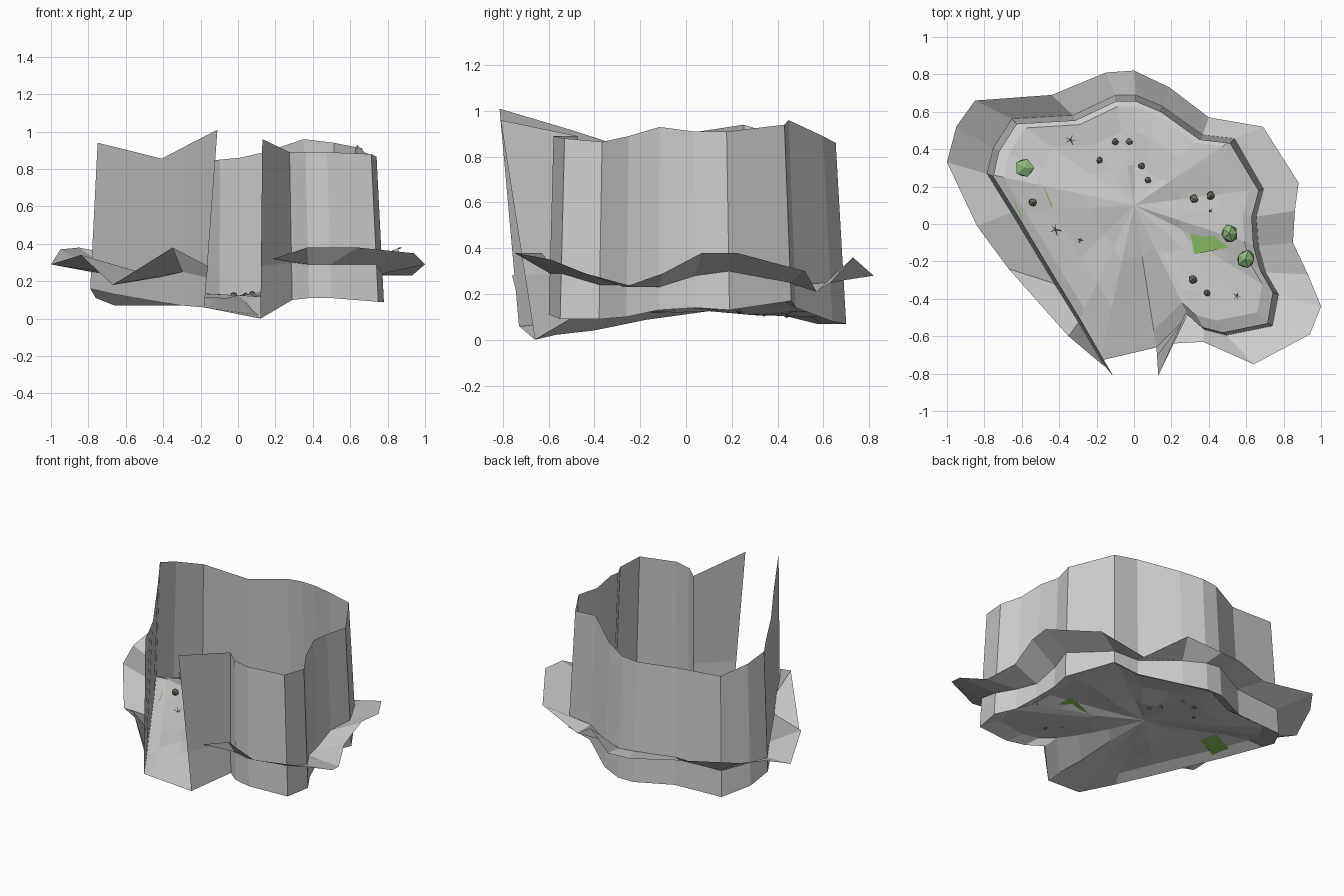
import bpy, bmesh, math, random
from mathutils import Vector
from mathutils.bvhtree import BVHTree

if "Cube" in bpy.data.objects:
    bpy.data.objects.remove(bpy.data.objects["Cube"])

random.seed(4)

def material(name, rgb):
    m = bpy.data.materials.new(name)
    m.diffuse_color = (*rgb, 1)
    m.use_nodes = True
    m.node_tree.nodes["Principled BSDF"].inputs["Base Color"].default_value = m.diffuse_color
    return m

def make(name, verts, faces, mat=None):
    me = bpy.data.meshes.new(name)
    me.from_pydata([tuple(v) for v in verts], [], faces)
    ob = bpy.data.objects.new(name, me)
    bpy.context.collection.objects.link(ob)
    if mat:
        me.materials.append(mat)
    return ob

def strip(name, rows):
    n = len(rows[0])
    verts = [v for r in rows for v in r]
    faces = [(k*n+i, k*n+i+1, (k+1)*n+i+1, (k+1)*n+i)
             for k in range(len(rows)-1) for i in range(n-1)]
    return make(name, verts, faces)

# Wall stations, clockwise from the left of the gap: x, y, base z, ledge z, rim z
stations = [
    (-.18, -.73, .06, .22, 1.01), (-.30, -.53, .07, .25, .92), (-.43, -.32, .09, .22, .855),
    (-.66, .06, .13, .24, .91), (-.79, .27, .16, .25, .94), (-.76, .41, .11, .26, .90),
    (-.66, .57, .07, .24, .85), (-.33, .59, .07, .25, .83), (-.10, .70, .07, .27, .85),
    (.01, .70, .07, .26, .86), (.15, .64, .08, .25, .89), (.37, .48, .14, .24, .96),
    (.54, .46, .17, .25, .94), (.70, .19, .13, .30, .91), (.66, .04, .14, .28, .91),
    (.67, -.12, .13, .23, .93), (.71, -.26, .10, .24, .89), (.78, -.38, .09, .24, .865),
    (.75, -.55, .09, .29, .88), (.50, -.60, .11, .29, .89), (.38, -.57, .11, .29, .89),
    (.29, -.49, .10, .30, .89), (.12, -.66, .00, .28, .96)]
# Outer edge of the ledge at each station except the last
ledge_edge = [
    (-.16, -.76, .28), (-.35, -.60, .38), (-.67, -.24, .18), (-.84, -.01, .34),
    (-1, .33, .29), (-.95, .52, .37), (-.85, .66, .38), (-.44, .69, .30),
    (-.15, .81, .28), (0, .82, .28), (.19, .73, .36), (.40, .57, .21),
    (.69, .52, .30), (.88, .22, .38), (.86, .07, .38), (.85, -.10, .29), (.93, -.27, .23),
    (1, -.44, .29), (.94, -.59, .35), (.64, -.75, .38), (.37, -.63, .38), (.19, -.64, .32)]

# Walls lean inward, except at the two gap ends which lean forward
base = [Vector((x, y, b)) for x, y, b, m, t in stations]
rim = [Vector((x*.95, y*(.935 if y > 0 else .965), t)) for x, y, b, m, t in stations]
rim[0] = Vector((-.11, -.815, 1.01))
rim[-1] = Vector((.13, -.81, .96))
mid = [a.lerp(c, (s[3]-a.z)/(c.z-a.z)) for a, c, s in zip(base, rim, stations)]
strip("cliff_wall", [base, mid, rim])
strip("outer_ledge", [mid[:-1], [Vector(p) for p in ledge_edge]])

# Uneven floor made of shrinking rings around the centre, a little raised near the walls
n = len(base)
centre = Vector((0, .1, .125))
fv = list(base)
for t, up in ((.88, .03), (.66, .02), (.36, .005)):
    for i, p in enumerate(base):
        q = centre.lerp(p, t)
        q.z += random.uniform(-.008, .012) + (up if 0 < i < n-1 else 0)
        fv.append(q)
fv.append(centre)
ff = [(k*n+i, k*n+(i+1) % n, (k+1)*n+(i+1) % n, (k+1)*n+i) for k in range(3) for i in range(n)]
ff += [(3*n+i, 3*n+(i+1) % n, 4*n) for i in range(n)]
make("cave_floor", fv, [f[::-1] for f in ff])
tree = BVHTree.FromPolygons(fv, ff)

def ground(x, y):
    hit = tree.ray_cast(Vector((x, y, 2)), Vector((0, 0, -1)))[0]
    return hit.z if hit else .1

def lump(name, x, y, r, mat, lift):
    bm = bmesh.new()
    bmesh.ops.create_icosphere(bm, subdivisions=1, radius=r)
    for v in bm.verts:
        v.co *= random.uniform(.85, 1.12)
    me = bpy.data.meshes.new(name)
    bm.to_mesh(me)
    bm.free()
    me.materials.append(mat)
    ob = bpy.data.objects.new(name, me)
    ob.location = (x, y, ground(x, y) + r*lift)
    bpy.context.collection.objects.link(ob)

# Bushes, mossy rocks and pebbles
leaf = material("leaf", (.28, .48, .22))
moss = material("moss", (.16, .21, .14))
for x, y, r in [(-.585, .30, .053), (.51, -.05, .05), (.595, -.19, .055)]:
    lump("bush", x, y, r, leaf, 1)
for x, y in [(-.54, .115), (.32, .135), (.41, .15), (.315, -.295)]:
    lump("mossy_rock", x, y, .025, moss, .9)
for x, y in [(-.10, .44), (-.025, .44), (.04, .31), (.075, .235), (-.185, .34), (.39, -.37)]:
    lump("pebble", x, y, .019, moss, .5)

# Dry twigs: thin blades spreading from a point
dark = material("twig", (.12, .12, .11))
for x, y, s in [(-.34, .45, .03), (-.42, -.03, .035), (-.29, -.085, .018),
                (.55, -.385, .025), (.41, .07, .014), (.35, -.14, .016)]:
    vs, fs = [], []
    o = Vector((x, y, ground(x, y)))
    for k in range(5):
        a = k*math.tau/5 + random.uniform(-.3, .3)
        d = Vector((math.cos(a), math.sin(a), .6))
        side = Vector((-d.y, d.x, 0))*.004
        j = len(vs)
        vs += [o - side, o + side, o + d*s]
        fs.append((j, j+1, j+2))
    make("twig", vs, fs, dark)

# Grass patches, lying almost flush with the floor
grass = material("grass", (.25, .50, .12))
for x, y, a in [(-.54, .11, .4), (.40, -.09, .2)]:
    vs = []
    for i, j in [(-1, -1), (1, -1), (1, 1), (-1, 1)]:
        px = x + .09*i*math.cos(a) - .055*j*math.sin(a)
        py = y + .09*i*math.sin(a) + .055*j*math.cos(a)
        vs.append((px, py, ground(px, py) + .001))
    make("grass_patch", vs, [(0, 1, 2, 3)], grass)
